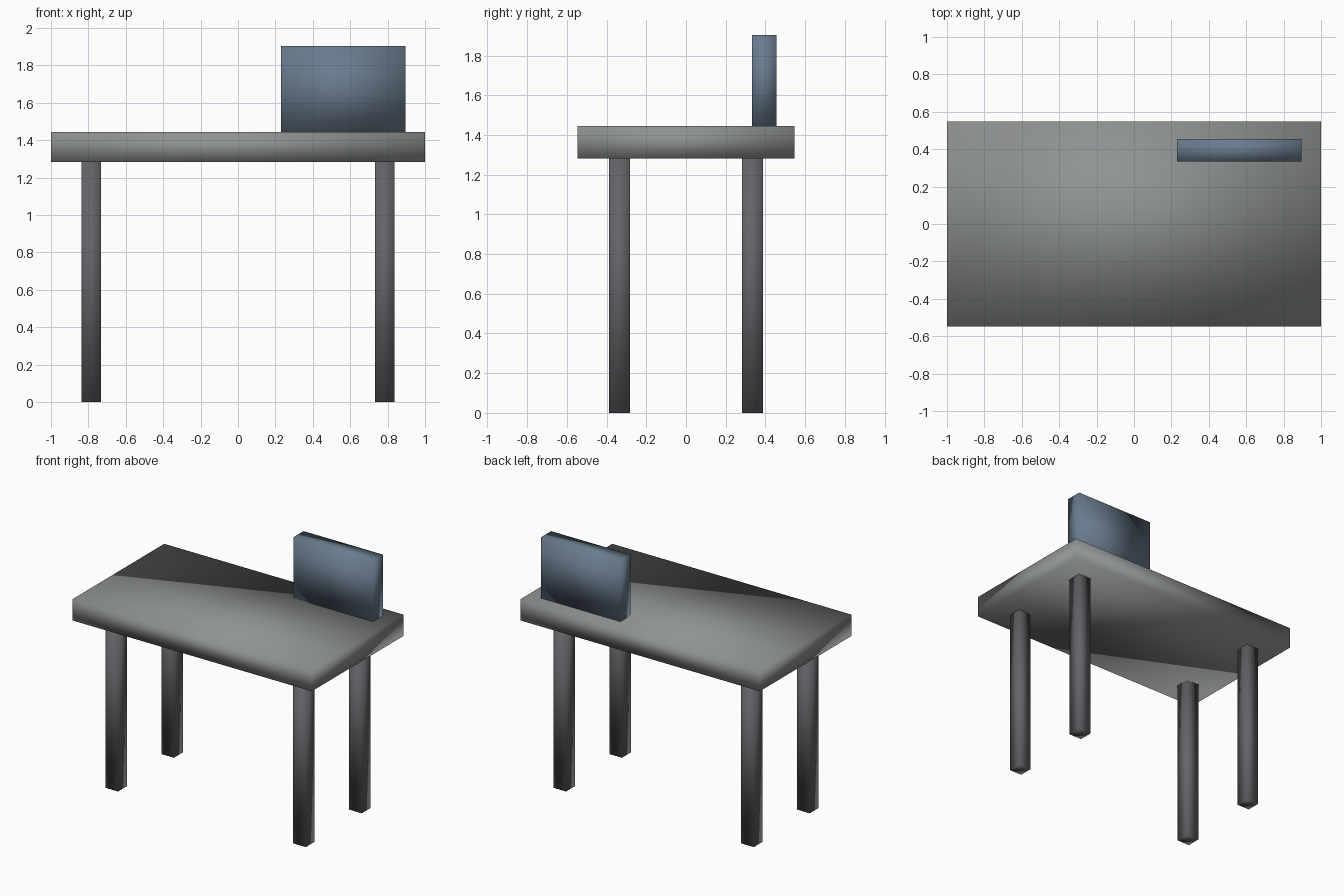
import bpy

if "Cube" in bpy.data.objects:
    bpy.data.objects.remove(bpy.data.objects["Cube"])


def material(name, color):
    mat = bpy.data.materials.new(name)
    mat.diffuse_color = (*color, 1)
    mat.use_nodes = True
    mat.node_tree.nodes["Principled BSDF"].inputs["Base Color"].default_value = mat.diffuse_color
    return mat


def box(name, lo, hi, mat):
    """Smooth-shaded box spanning two opposite corners."""
    center = [(a + b) / 2 for a, b in zip(lo, hi)]
    bpy.ops.mesh.primitive_cube_add(size=1, location=center)
    obj = bpy.context.object
    obj.name = name
    obj.scale = [b - a for a, b in zip(lo, hi)]
    bpy.ops.object.transform_apply(location=False, rotation=False, scale=True)
    bpy.ops.object.shade_smooth()
    obj.data.materials.append(mat)
    return obj


TOP_LOW, TOP_HIGH = 1.282, 1.444
blue = material("slate_blue", (0.145, 0.20, 0.27))
grey = material("mid_grey", (0.275, 0.29, 0.288))
dark = material("dark_grey", (0.127, 0.127, 0.14))

# Tabletop
box("tabletop", (-1, -0.547, TOP_LOW), (1, 0.547, TOP_HIGH), grey)

# Four legs
LEG_X, LEG_Y, HALF = 0.785, 0.334, 0.053
for side, sx in (("left", -1), ("right", 1)):
    for end, sy in (("front", -1), ("back", 1)):
        x, y = sx * LEG_X, sy * LEG_Y
        box(f"{end}_{side}_leg", (x - HALF, y - HALF, 0),
            (x + HALF, y + HALF, TOP_LOW), dark)

# Upright screen panel near the back right
box("screen_panel", (0.23, 0.333, TOP_HIGH), (0.895, 0.455, 1.904), blue)
